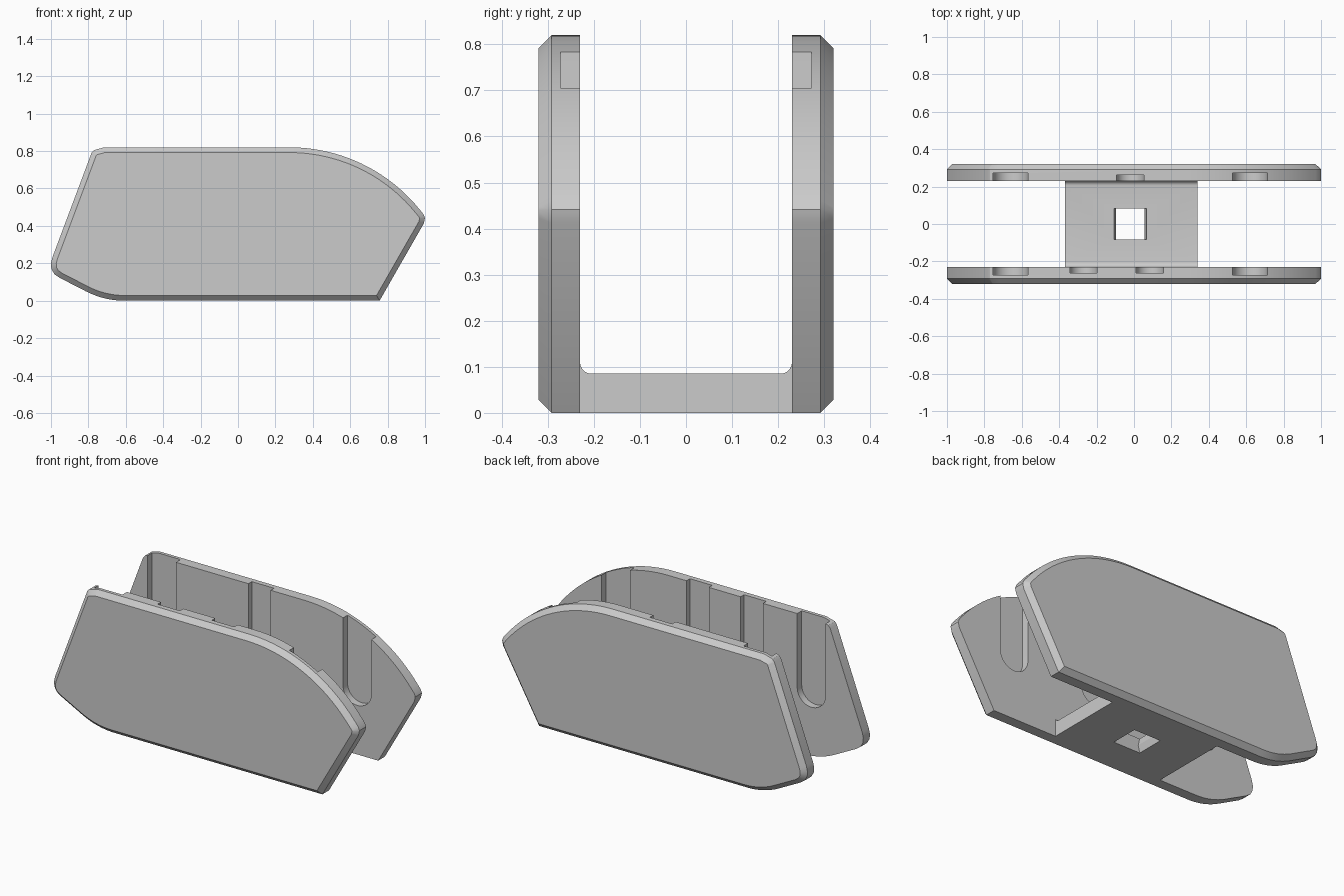
import bpy, bmesh
from math import sin, cos, radians, pi
from mathutils import Vector

if "Cube" in bpy.data.objects:
    bpy.data.objects.remove(bpy.data.objects["Cube"], do_unlink=True)

grey = bpy.data.materials.new("light grey")
grey.use_nodes = True
grey.diffuse_color = (0.6, 0.6, 0.6, 1)
grey.node_tree.nodes["Principled BSDF"].inputs["Base Color"].default_value = (0.6, 0.6, 0.6, 1)

INNER, OUTER, CHAMFER, HEIGHT = 0.23, 0.32, 0.028, 0.82


def arc(cx, cz, r, start, end, n):
    angles = [radians(start + (end - start) * i / n) for i in range(n + 1)]
    return [(cx + r * cos(a), cz + r * sin(a)) for a in angles]


def prism(name, points, place, offset, chamfer=0):
    """Extrude a closed outline by offset; optionally chamfer the far rim."""
    bm = bmesh.new()
    face = bm.faces.new([bm.verts.new(place(a, b)) for a, b in points])
    ext = bmesh.ops.extrude_face_region(bm, geom=[face], use_keep_orig=True)["geom"]
    bmesh.ops.translate(bm, vec=offset, verts=[g for g in ext if isinstance(g, bmesh.types.BMVert)])
    bmesh.ops.recalc_face_normals(bm, faces=bm.faces)
    if chamfer:
        cap = max(bm.faces, key=lambda f: f.normal.dot(Vector(offset)))
        bmesh.ops.inset_region(bm, faces=[cap], thickness=chamfer, depth=chamfer,
                               use_even_offset=True)
    mesh = bpy.data.meshes.new(name)
    bm.to_mesh(mesh)
    bm.free()
    mesh.materials.append(grey)
    obj = bpy.data.objects.new(name, mesh)
    bpy.context.collection.objects.link(obj)
    return obj


def cut(obj, cutter):
    bpy.context.view_layer.objects.active = obj
    mod = obj.modifiers.new("cut", 'BOOLEAN')
    mod.operation, mod.solver, mod.object = 'DIFFERENCE', 'EXACT', cutter
    bpy.ops.object.modifier_apply(modifier=mod.name)
    bpy.data.objects.remove(cutter, do_unlink=True)


def smooth(obj):
    bpy.ops.object.select_all(action='DESELECT')
    obj.select_set(True)
    bpy.context.view_layer.objects.active = obj
    bpy.ops.object.shade_smooth_by_angle(angle=radians(25))


# Side plate outline, clockwise from the upper left corner
outline = [(-0.783, 0.79), (-0.77, 0.805), (-0.715, HEIGHT)]
outline += arc(0.275, HEIGHT - 0.895, 0.895, 90, 39, 20)
outline += [(0.992, 0.462), (1.0, 0.442), (0.993, 0.412), (0.757, 0)]
outline += arc(-0.607, 0.45, 0.45, 270, 243, 8)
outline += [(-0.955, 0.123), (-0.982, 0.142), (-0.998, 0.17), (-1.0, 0.2), (-0.993, 0.23)]


def side_plate(name, side, grooves):
    plate = prism(name, outline, lambda x, z: (x, side * INNER, z),
                  (0, side * (OUTER - CHAMFER - INNER), 0), CHAMFER)
    # Round-bottomed grooves, open at the top
    for x, radius, depth in grooves:
        slot = arc(x, 0.29 + radius, radius, 180, 360, 20) + [(x + radius, 1), (x - radius, 1)]
        cut(plate, prism("groove_cutter", slot, lambda a, z: (a, side * (INNER - 0.05), z),
                         (0, side * (depth + 0.05), 0)))
    smooth(plate)


wide = [(-0.66, 0.093, 0.042), (0.62, 0.093, 0.042)]
side_plate("back_side_plate", 1, wide + [(-0.02, 0.073, 0.032)])
side_plate("front_side_plate", -1, wide + [(-0.27, 0.073, 0.032), (0.085, 0.073, 0.032)])

# Bridge between the plates, with filleted upper corners
r, top = 0.025, 0.085
profile = [(-INNER, 0), (INNER, 0)]
profile += arc(INNER - r, top + r, r, 0, -90, 6)
profile += arc(r - INNER, top + r, r, 270, 180, 6)
bridge = prism("bridge", profile, lambda y, z: (-0.37, y, z), (0.71, 0, 0))

# Square opening, slightly narrower at mid thickness
waist = [(-0.11, -0.01), (0.07, -0.01), (0.057, top / 2), (0.07, top + 0.01),
         (-0.11, top + 0.01), (-0.097, top / 2)]
cut(bridge, prism("opening_cutter", waist, lambda x, z: (x, -0.082, z), (0, 0.166, 0)))
smooth(bridge)
